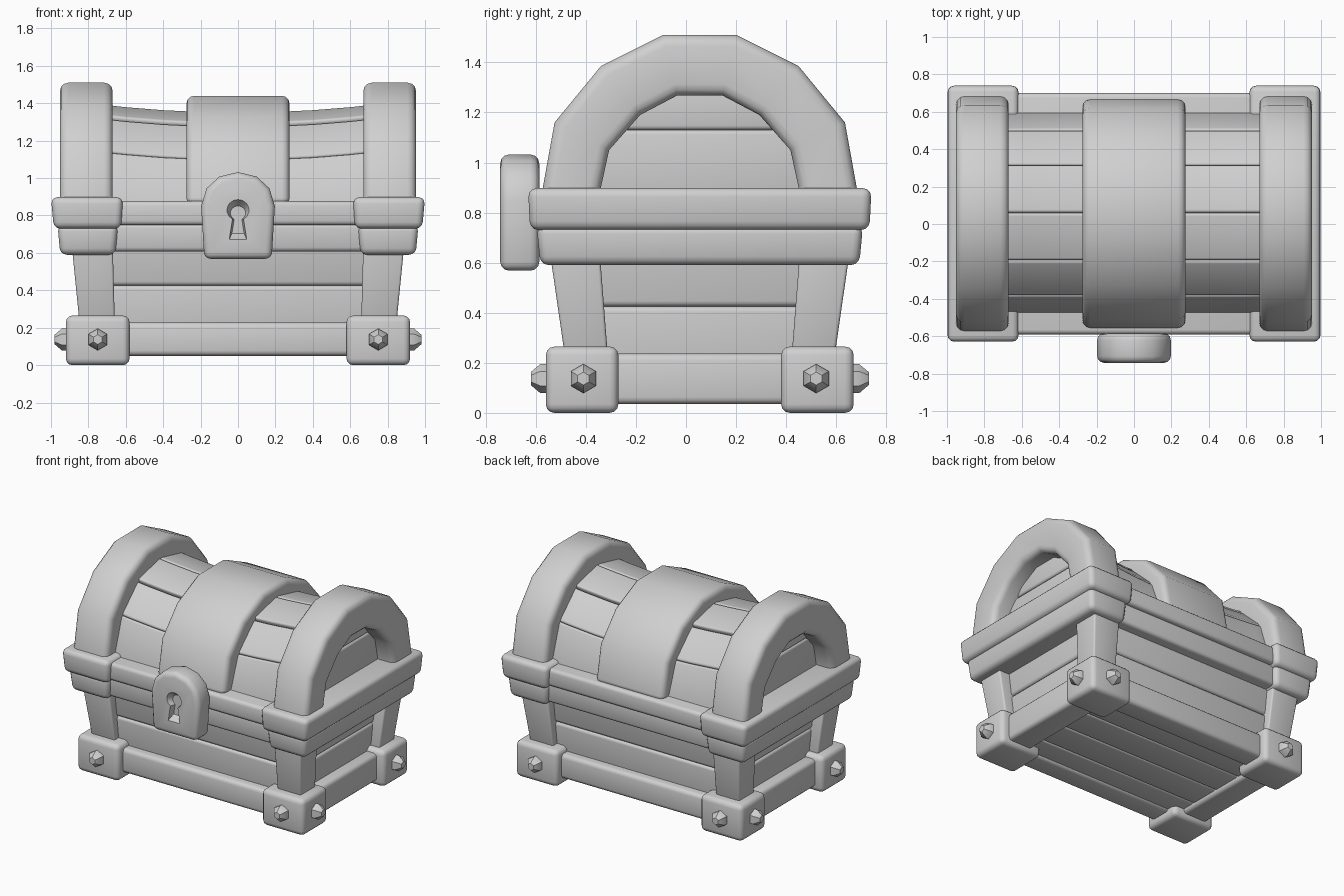
import bpy, bmesh, math
from mathutils import Matrix, Vector

cube = bpy.data.objects.get("Cube")
if cube:
    bpy.data.objects.remove(cube, do_unlink=True)

grey = bpy.data.materials.new("plain_grey")
grey.use_nodes = True
grey.diffuse_color = (0.63, 0.63, 0.63, 1)
grey.node_tree.nodes["Principled BSDF"].inputs["Base Color"].default_value = (0.63, 0.63, 0.63, 1)

CY = 0.055  # depth centre of the chest; the lock sticks out in front


def smooth(ob, degrees=40):
    bpy.ops.object.select_all(action="DESELECT")
    ob.select_set(True)
    bpy.context.view_layer.objects.active = ob
    bpy.ops.object.shade_smooth_by_angle(angle=math.radians(degrees))


def loft(name, rings, bevel=0.0):
    """Bridge equal rings of points, cap both ends and round the sharp edges."""
    bm = bmesh.new()
    vs = [[bm.verts.new(p) for p in ring] for ring in rings]
    n = len(vs[0])
    for a, b in zip(vs, vs[1:]):
        for i in range(n):
            j = (i + 1) % n
            bm.faces.new((a[i], a[j], b[j], b[i]))
    bm.faces.new(vs[0])
    bm.faces.new(vs[-1])
    bmesh.ops.recalc_face_normals(bm, faces=bm.faces[:])
    if bevel:
        edges = [e for e in bm.edges if e.calc_face_angle(0) > math.radians(50)]
        bmesh.ops.bevel(bm, geom=edges, offset=bevel, segments=3, profile=0.5,
                        affect="EDGES", clamp_overlap=True)
    me = bpy.data.meshes.new(name)
    bm.to_mesh(me)
    bm.free()
    me.materials.append(grey)
    ob = bpy.data.objects.new(name, me)
    bpy.context.collection.objects.link(ob)
    smooth(ob)
    return ob


def block(name, bottom, top, z0, z1, bevel=0.025, sx=1, sy=1):
    """Tapered box; bottom and top are (x0, x1, y0, y1) about the chest centre."""
    rings = []
    for (x0, x1, y0, y1), z in ((bottom, z0), (top, z1)):
        rings.append([(sx * x, CY + sy * y, z)
                      for x, y in ((x0, y0), (x1, y0), (x1, y1), (x0, y1))])
    return loft(name, rings, bevel)


def centred(hx, hy):
    return (-hx, hx, -hy, hy)


def mirrored(half):
    """Complete a half profile (y, z), listed from the base to the crown."""
    return [(-y, z) for y, z in half] + [(y, z) for y, z in reversed(half)]


def arch(name, x0, x1, outer, inner, bevel):
    rings = [[(x0, CY + oy, oz), (x1, CY + oy, oz), (x1, CY + iy, iz), (x0, CY + iy, iz)]
             for (oy, oz), (iy, iz) in zip(mirrored(outer), mirrored(inner))]
    return loft(name, rings, bevel)


# Body: two tapered courses of boards
def body_size(z):
    return centred(0.765 + 0.06 * z, 0.475 + 0.085 * z)


for name, z0, z1 in (("lower_wall", 0.085, 0.425), ("upper_wall", 0.425, 0.86)):
    block(name, body_size(z0), body_size(z1), z0, z1, 0.022)

# Floor boards
for i in range(4):
    y = -0.46 + i * 0.23
    rect = (-0.75, 0.75, y, y + 0.23)
    block("floor_board", rect, rect, 0.065, 0.12, 0.015)

# Base beams between the feet
for s in (-1, 1):
    rect = (-0.7, 0.7, 0.39, 0.56)
    block("long_base_beam", rect, rect, 0.05, 0.228, 0.028, sy=s)
    rect = (0.66, 0.86, -0.45, 0.45)
    block("side_base_beam", rect, rect, 0.035, 0.237, 0.028, sx=s)


# Feet, legs and domed six-sided bolts at the four corners
def bolt(name, pos, direction):
    turn = Vector(direction).to_track_quat("Z", "Y").to_matrix().to_4x4()
    place = Matrix.Translation(pos) @ turn
    rings = []
    for r, h in ((0.058, -0.02), (0.058, 0.022), (0.026, 0.06)):
        angles = [math.radians(30 + 60 * i) for i in range(6)]
        rings.append([place @ Vector((r * math.cos(a), r * math.sin(a), h)) for a in angles])
    smooth(loft(name, rings), 75)


for sx in (-1, 1):
    for sy in (-1, 1):
        rect = (0.58, 0.92, 0.325, 0.615)
        block("foot", rect, rect, 0, 0.265, 0.035, sx, sy)
        block("leg", (0.658, 0.845, 0.365, 0.535), (0.67, 0.89, 0.4, 0.6),
              0.2, 0.65, 0.012, sx, sy)
        bolt("front_bolt", (sx * 0.75, CY + sy * 0.615, 0.137), (0, sy, 0))
        bolt("side_bolt", (sx * 0.92, CY + sy * 0.465, 0.137), (sx, 0, 0))

# Rim: long double bands, and heavier double bands across each side
block("lower_band", centred(0.75, 0.605), centred(0.75, 0.615), 0.608, 0.755, 0.022)
block("upper_band", centred(0.75, 0.645), centred(0.75, 0.645), 0.748, 0.877, 0.025)
for s in (-1, 1):
    block("lower_side_band", (0.655, 0.95, -0.637, 0.637), (0.642, 0.965, -0.652, 0.652),
          0.59, 0.75, 0.035, sx=s)
    block("upper_side_band", (0.625, 0.985, -0.678, 0.678), (0.615, 1.0, -0.686, 0.686),
          0.73, 0.898, 0.035, sx=s)

# End arches and the middle strap share one profile
outer = [(0.632, 0.85), (0.627, 0.9), (0.58, 1.16), (0.395, 1.385), (0.145, 1.51)]
inner = [(0.402, 0.85), (0.395, 0.9), (0.362, 1.05), (0.238, 1.19), (0.09, 1.268)]
for s in (-1, 1):
    arch("end_arch", s * 0.67, s * 0.952, outer, inner, 0.045)


def shrink(points):
    return [(y * 0.972, 0.85 + (z - 0.85) * 0.894) for y, z in points]


arch("middle_strap", -0.275, 0.275, shrink(outer), shrink(inner), 0.04)


# Lid boards with rounded edges, dipping towards the middle
def lid_point(x, y, z, scale=1.0):
    dip = 0.036 * (1 - (x / 0.67) ** 2) if z > 0.9 else 0
    return (x, CY + 0.005 + y * scale, 0.8 + (z - dip - 0.8) * scale)


lid_boards = [((0.54, 0.86), (0.447, 1.14)),
              ((0.447, 1.14), (0.258, 1.318)),
              ((0.258, 1.332), (0, 1.39))]
for s in (-1, 1):
    for (ya, za), (yb, zb) in lid_boards:
        rings = []
        for i in range(9):
            x = -0.8 + i * 0.2
            rings.append([lid_point(x, s * ya, za), lid_point(x, s * yb, zb),
                          lid_point(x, s * yb, zb, 0.83), lid_point(x, s * ya, za, 0.83)])
        loft("lid_board", rings, 0.018)

# Lid end boards behind the arches
for s in (-1, 1):
    for hy, z0, z1 in ((0.44, 0.85, 1.13), (0.33, 1.13, 1.31)):
        rect = (0.72, 0.82, -hy, hy)
        block("lid_end_board", rect, rect, z0, z1, 0.018, sx=s)

# Lock plate with a keyhole
half_plate = [(0.18, 0.568), (0.197, 0.85), (0.168, 0.945), (0.1, 1.008)]
plate = mirrored(half_plate)
plate.insert(4, (0, 1.032))
lock = loft("lock_plate", [[(x, y, z) for x, z in plate] for y in (-0.742, -0.586)], 0.035)

hole = [(0.058 * math.cos(a), 0.055 * math.sin(a))
        for a in (math.radians(-60 + 25 * i) for i in range(13))]
hole += [(-0.046, -0.155), (0.046, -0.155)]
cutter = loft("keyhole_cutter",
              [[(x * k, y, 0.828 + (z + 0.05) * k - 0.05) for x, z in hole]
               for y, k in ((-0.76, 1.12), (-0.738, 1.0), (-0.7, 0.7))])
cutter.hide_render = True
mod = lock.modifiers.new("keyhole", "BOOLEAN")
mod.operation = "DIFFERENCE"
mod.solver = "EXACT"
mod.object = cutter
bpy.context.view_layer.objects.active = lock
bpy.ops.object.modifier_apply(modifier=mod.name)
bpy.data.objects.remove(cutter, do_unlink=True)
smooth(lock)
